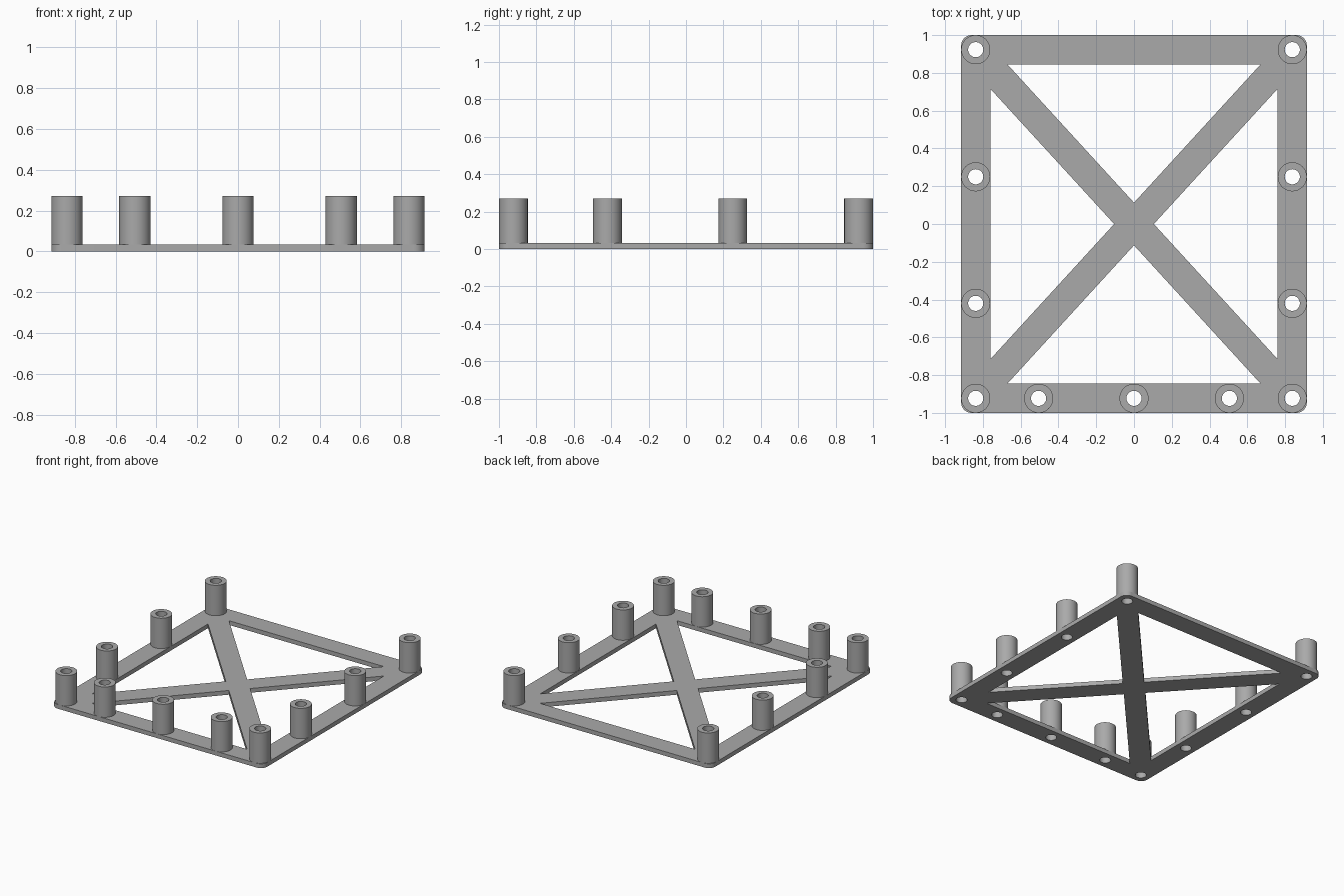
import bpy
import bmesh
from math import cos, sin, pi, radians

if "Cube" in bpy.data.objects:
    bpy.data.objects.remove(bpy.data.objects["Cube"], do_unlink=True)

HALF_X, HALF_Y = 0.915, 1.0
PLATE_TOP, POST_TOP = 0.033, 0.27
POST_R, HOLE_R, CORNER_R = 0.077, 0.04, 0.055

grey = bpy.data.materials.new("plain grey")
grey.use_nodes = True
grey.diffuse_color = (0.4, 0.4, 0.4, 1)
grey.node_tree.nodes["Principled BSDF"].inputs["Base Color"].default_value = (0.4, 0.4, 0.4, 1)


def arc(cx, cy, r, start, sweep, n):
    return [(cx + r * cos(start + sweep * i / n), cy + r * sin(start + sweep * i / n))
            for i in range(n + 1)]


def circle(cx, cy, r, n=48):
    return arc(cx, cy, r, 0, 2 * pi, n)[:-1]


def extrude_outlines(name, outlines, z0, z1):
    """Solid from closed outlines; outlines inside the first become holes."""
    curve = bpy.data.curves.new(name, 'CURVE')
    curve.dimensions = '2D'
    curve.fill_mode = 'BOTH'
    curve.extrude = (z1 - z0) / 2
    for outline in outlines:
        spline = curve.splines.new('POLY')
        spline.points.add(len(outline) - 1)
        for point, (x, y) in zip(spline.points, outline):
            point.co = (x, y, 0, 1)
        spline.use_cyclic_u = True
    helper = bpy.data.objects.new(name + " outline", curve)
    bpy.context.collection.objects.link(helper)
    graph = bpy.context.evaluated_depsgraph_get()
    mesh = bpy.data.meshes.new_from_object(helper.evaluated_get(graph))
    bpy.data.objects.remove(helper, do_unlink=True)

    bm = bmesh.new()
    bm.from_mesh(mesh)
    bmesh.ops.translate(bm, verts=bm.verts, vec=(0, 0, (z0 + z1) / 2))
    bmesh.ops.remove_doubles(bm, verts=bm.verts, dist=0.0001)
    bmesh.ops.recalc_face_normals(bm, faces=bm.faces)
    bm.to_mesh(mesh)
    bm.free()
    mesh.materials.clear()
    mesh.materials.append(grey)
    obj = bpy.data.objects.new(name, mesh)
    bpy.context.collection.objects.link(obj)
    bpy.ops.object.select_all(action='DESELECT')
    obj.select_set(True)
    bpy.context.view_layer.objects.active = obj
    bpy.ops.object.shade_smooth_by_angle(angle=radians(30))
    return obj


# Post positions: both sides, then the front edge
post_x, post_y = HALF_X - POST_R, HALF_Y - POST_R
posts = [(s * post_x, y) for s in (-1, 1) for y in (-post_y, -0.42, 0.25, post_y)]
posts += [(x, -post_y) for x in (-0.505, 0, 0.505)]

# Base frame: rounded rectangle, four triangular openings, screw holes
border = []
for i, (sx, sy) in enumerate([(1, 1), (-1, 1), (-1, -1), (1, -1)]):
    border += arc(sx * (HALF_X - CORNER_R), sy * (HALF_Y - CORNER_R),
                  CORNER_R, i * pi / 2, pi / 2, 10)
openings = []
for s in (-1, 1):
    openings.append([(-0.67, s * 0.845), (0.67, s * 0.845), (0, s * 0.113)])
    openings.append([(s * 0.76, -0.715), (s * 0.76, 0.715), (s * 0.105, 0)])
holes = [circle(x, y, HOLE_R) for x, y in posts]
extrude_outlines("base_frame", [border] + openings + holes, 0, PLATE_TOP)

# Hollow standoff posts
for i, (x, y) in enumerate(posts):
    extrude_outlines(f"standoff_post_{i + 1}",
                     [circle(x, y, POST_R), circle(x, y, HOLE_R)], PLATE_TOP, POST_TOP)
